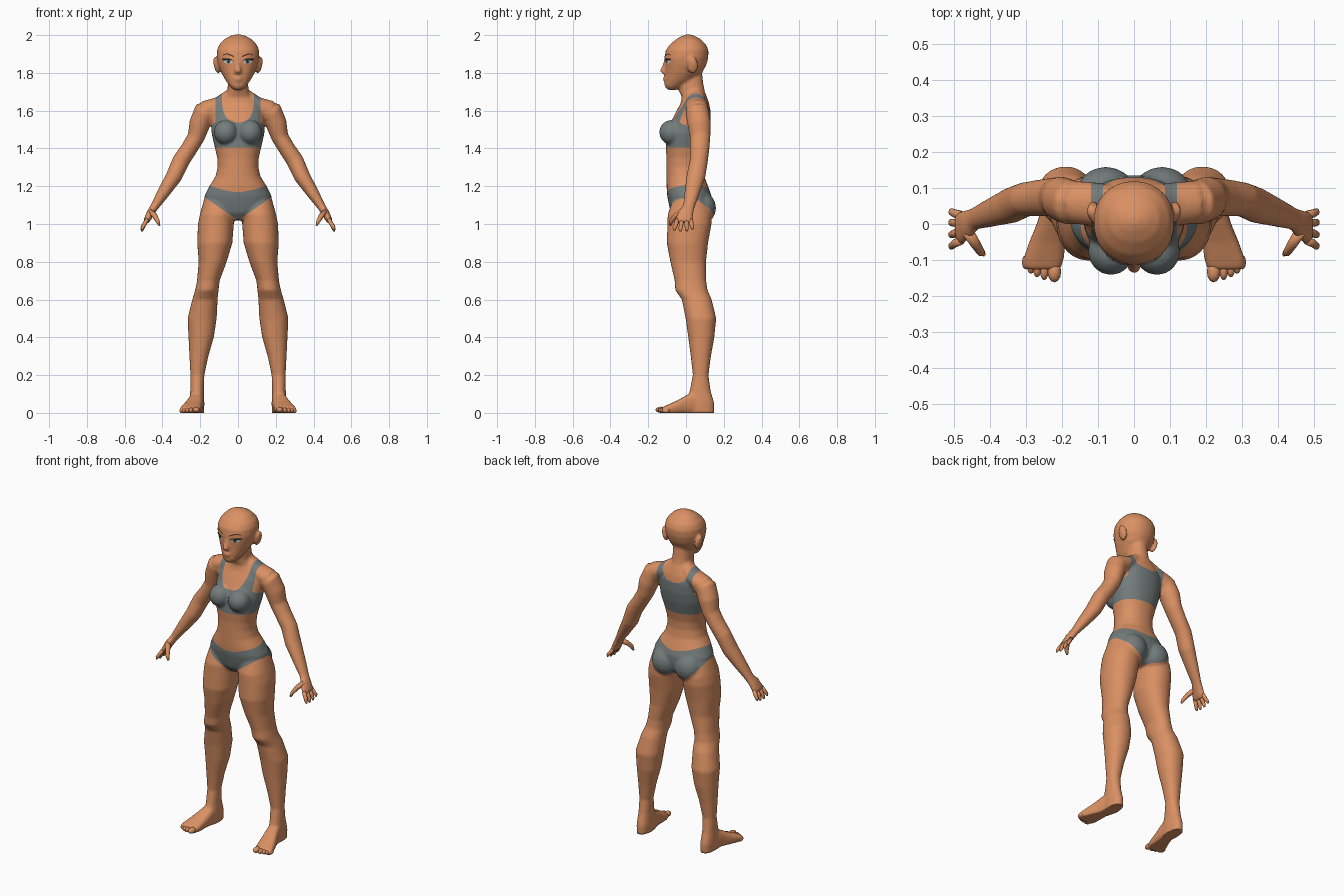
import bpy, bmesh, math
from mathutils import Vector, Matrix
from mathutils.bvhtree import BVHTree

X, Y, Z = Vector((1, 0, 0)), Vector((0, 1, 0)), Vector((0, 0, 1))


def material(name, rgb):
    m = bpy.data.materials.new(name)
    m.diffuse_color = (*rgb, 1)
    return m


SKIN = material("skin", (0.70, 0.28, 0.125))
CLOTH = material("grey_cloth", (0.175, 0.205, 0.20))
WHITE = material("eye_white", (0.75, 0.72, 0.68))
IRIS = material("iris_teal", (0.06, 0.16, 0.18))
BLACK = material("lash_black", (0.012, 0.01, 0.01))
BROW = material("brow_brown", (0.09, 0.03, 0.015))


def loft(bm, rows, u=None, v=None, n=24, p=2.0):
    """Closed skin through rings (x, y, z, ra, rb); without u, v rings follow the path."""
    pts = [Vector(r[:3]) for r in rows]
    rings = []
    for i, r in enumerate(rows):
        t = (pts[min(i + 1, len(pts) - 1)] - pts[max(i - 1, 0)]).normalized()
        b = v or (Y - t * t.y).normalized()
        a = u or b.cross(t)
        ring = []
        for k in range(n):
            ang = 2 * math.pi * k / n
            c, s = math.cos(ang), math.sin(ang)
            c = math.copysign(abs(c) ** (2 / p), c)
            s = math.copysign(abs(s) ** (2 / p), s)
            ring.append(bm.verts.new(pts[i] + a * c * r[3] + b * s * r[4]))
        rings.append(ring)
    for r0, r1 in zip(rings, rings[1:]):
        for k in range(n):
            bm.faces.new((r0[k], r0[(k + 1) % n], r1[(k + 1) % n], r1[k]))
    bm.faces.new(rings[0])
    bm.faces.new(rings[-1])


def stack(bm, rows, p=2.0):
    """Horizontal rings given as (z, centre x, half width, front y, back y)."""
    loft(bm, [(x, (f + b) / 2, z, rx, (b - f) / 2) for z, x, rx, f, b in rows], X, Y, 32, p)


def ball(bm, centre, radii, rot=0.0, seg=20):
    m = Matrix.Translation(centre) @ Matrix.Rotation(rot, 4, 'Y') @ Matrix.Diagonal((*radii, 1))
    bmesh.ops.create_uvsphere(bm, u_segments=seg, v_segments=seg // 2, radius=1, matrix=m)


def finish(name, bm, *mats):
    me = bpy.data.meshes.new(name)
    bm.to_mesh(me)
    bm.free()
    for m in mats:
        me.materials.append(m)
    for f in me.polygons:
        f.use_smooth = True
    ob = bpy.data.objects.new(name, me)
    bpy.context.collection.objects.link(ob)
    return ob


def flip(rows, s):
    return [(r[0] * s, *r[1:]) for r in rows]


body = bmesh.new()

# torso and neck
stack(body, [(z, 0, rx, f, b) for z, rx, f, b in (
    (1.02, .05, -.05, .08), (1.06, .13, -.08, .125), (1.10, .175, -.09, .135),
    (1.15, .178, -.10, .135), (1.20, .152, -.103, .117), (1.25, .120, -.103, .098),
    (1.30, .108, -.103, .090), (1.35, .110, -.103, .092), (1.41, .124, -.108, .105),
    (1.48, .140, -.100, .122), (1.54, .142, -.080, .130), (1.60, .140, -.050, .130),
    (1.64, .118, -.028, .122), (1.67, .078, -.022, .112), (1.70, .056, -.035, .100),
    (1.74, .054, -.040, .092), (1.80, .050, -.030, .085))], 2.2)

# head with nose and lips
stack(body, [(z, 0, rx, f, b) for z, rx, f, b in (
    (1.710, .022, -.100, -.05), (1.73, .044, -.113, -.01), (1.76, .066, -.112, .04),
    (1.80, .088, -.110, .085), (1.84, .104, -.110, .107), (1.88, .113, -.114, .118),
    (1.92, .112, -.107, .119), (1.95, .099, -.086, .106), (1.98, .070, -.050, .076),
    (1.996, .040, -.020, .046), (2.003, .014, .000, .022))], 2.1)
loft(body, [(0, -.10, 1.875, .012, .013), (0, -.110, 1.838, .012, .016),
            (0, -.121, 1.810, .019, .018), (0, -.112, 1.795, .016, .012)], X, Y, 16)
ball(body, (0, -.109, 1.773), (.025, .014, .008))
ball(body, (0, -.108, 1.760), (.021, .014, .009))

for s in (1, -1):
    # ears, chest, buttocks
    ball(body, (s * .113, .035, 1.840), (.015, .029, .046), s * .22)
    ball(body, (s * .064, -.076, 1.485), (.064, .066, .066))
    ball(body, (s * .078, .085, 1.085), (.082, .074, .085))
    # shoulder slope
    loft(body, flip([(.03, .05, 1.68, .040, .045), (.10, .055, 1.63, .044, .06),
                     (.17, .06, 1.60, .054, .06)], s))
    # arm and palm
    loft(body, flip([
        (.13, .055, 1.60, .045, .055), (.178, .06, 1.59, .062, .062),
        (.203, .07, 1.53, .056, .062), (.222, .075, 1.46, .046, .054),
        (.258, .073, 1.40, .044, .051), (.302, .068, 1.335, .046, .048),
        (.340, .052, 1.25, .043, .050), (.395, .032, 1.165, .033, .040),
        (.443, .014, 1.09, .022, .031), (.462, .000, 1.06, .021, .040),
        (.480, -.010, 1.025, .018, .047), (.488, -.010, 1.008, .013, .043)], s))
    # leg
    stack(body, [(z, s * x, rx, f, b) for z, x, rx, f, b in (
        (1.13, .10, .080, -.07, .11), (1.05, .112, .090, -.097, .135),
        (1.00, .117, .095, -.098, .135), (.90, .123, .093, -.102, .117),
        (.80, .134, .074, -.083, .106), (.70, .157, .060, -.060, .107),
        (.65, .165, .062, -.057, .114), (.60, .175, .067, -.022, .136),
        (.50, .190, .077, -.002, .160), (.40, .195, .067, .012, .150),
        (.30, .207, .050, .025, .132), (.20, .215, .037, .036, .119),
        (.12, .217, .036, .020, .130), (.05, .217, .039, .000, .150),
        (-.004, .217, .037, .000, .150))], 2.15)
    # foot
    loft(body, [(s * x, y, h / 2 - .003, rx, h / 2 + .003) for x, y, rx, h in (
        (.215, .13, .030, .07), (.218, .05, .037, .115), (.227, .00, .043, .092),
        (.240, -.05, .051, .064), (.252, -.10, .057, .042), (.256, -.127, .052, .030))],
        X, Z, 24, 2.8)

# fuse the parts into one smooth skin
bmesh.ops.recalc_face_normals(body, faces=body.faces)
figure = finish("body", body, SKIN, CLOTH)
mod = figure.modifiers.new("fuse", 'REMESH')
mod.mode = 'VOXEL'
mod.voxel_size = 0.0075
mod = figure.modifiers.new("relax", 'SMOOTH')
mod.iterations = 5
bpy.context.view_layer.objects.active = figure
for name in ("fuse", "relax"):
    bpy.ops.object.modifier_apply(modifier=name)


# garment outlines: positive inside the cloth
def top_cloth(c):
    x, z = abs(c.x), c.z
    back = min(1, max(0, (c.y - .03) / .05))
    depth = .142 - .065 * back
    neck = (x / .086) ** 2.6 + (max(0, 1.68 - z) / depth) ** 2.6 - 1
    side = min(.12 + max(0, 1.54 - z) * 1.1, .148) - x
    return min(z - 1.405, 1.70 - z, neck * .05, side)


def brief_cloth(c):
    x, z = abs(c.x), c.z
    back = min(1, max(0, (c.y + .04) / .13))
    r = min(x / .188, 1.2)
    low = 1.02 + .13 * ((1 - back) * r + back * r ** 3)
    high = 1.168 + .035 * min(1, (x / .15)) ** 1.5 + .012 * back
    return min(z - low, high - z, .23 - x)


bm = bmesh.new()
bm.from_mesh(figure.data)
for v in bm.verts:
    if v.co.z < .006:
        v.co.z = 0
for f in bm.faces:
    f.material_index = 0
for inside in (top_cloth, brief_cloth):
    cut = []
    for e in list(bm.edges):
        a, b = e.verts
        fa, fb = inside(a.co), inside(b.co)
        if fa * fb < 0:
            cut.append(bmesh.utils.edge_split(e, a, fa / (fa - fb))[1])
    bmesh.ops.connect_verts(bm, verts=cut)
    for f in bm.faces:
        if inside(f.calc_center_median()) > 0:
            f.material_index = 1
for f in bm.faces:
    f.smooth = True
tree = BVHTree.FromBMesh(bm)
bm.to_mesh(figure.data)
bm.free()


def face_plate(name, cols, mat, lift):
    """Thin strip of (x, low z, high z) columns laid on the front of the face."""
    p = bmesh.new()
    rows = []
    for x, lo, hi in cols:
        col = []
        for k in range(4):
            z = lo + (hi - lo) * k / 3
            hit = tree.ray_cast(Vector((x, -1, z)), Y)[0]
            col.append(p.verts.new((x, (hit.y if hit else -.08) - lift, z)))
        rows.append(col)
    for c0, c1 in zip(rows, rows[1:]):
        for k in range(3):
            f = p.faces.new((c0[k], c1[k], c1[k + 1], c0[k + 1]))
            f.normal_update()
            if f.normal.y > 0:
                f.normal_flip()
    finish(name, p, mat)


def oval(cx, cz, rx, rz, n=10):
    out = []
    for i in range(n + 1):
        a = math.pi * (.03 + .94 * i / n)
        out.append((cx - rx * math.cos(a), cz - rz * math.sin(a), cz + rz * math.sin(a)))
    return out


for s, side in ((1, "left"), (-1, "right")):
    # eyes, lashes and brows
    face_plate(side + "_eye", flip(oval(.051, 1.860, .024, .011), s), WHITE, .002)
    face_plate(side + "_iris", flip(oval(.050, 1.861, .011, .011), s), IRIS, .003)
    face_plate(side + "_pupil", flip(oval(.050, 1.861, .005, .005), s), BLACK, .004)
    face_plate(side + "_lash", flip([
        (.025, 1.857, 1.860), (.034, 1.866, 1.871), (.047, 1.869, 1.876), (.060, 1.868, 1.877),
        (.072, 1.865, 1.877), (.084, 1.871, 1.875)], s), BLACK, .005)
    face_plate(side + "_brow", flip([
        (.022, 1.884, 1.890), (.040, 1.891, 1.898), (.060, 1.898, 1.904),
        (.080, 1.892, 1.896)], s), BROW, .003)

    # fingers and thumb
    hand = bmesh.new()
    for y0, y1, drop in ((-.046, -.062, .006), (-.022, -.030, 0), (.003, .004, .002), (.025, .034, .012)):
        ym = (y0 + y1) / 2
        loft(hand, flip([(.480, y0, 1.025, .011, .012), (.498, ym, .995, .011, .0115),
                         (.507, y1, .972 + drop, .009, .010), (.510, y1, .960 + drop, .004, .005)], s), n=10)
    loft(hand, flip([(.462, -.020, 1.065, .015, .018), (.440, -.055, 1.042, .014, .015),
                     (.425, -.078, 1.015, .011, .012), (.416, -.084, .992, .005, .006)], s), n=10)
    bmesh.ops.recalc_face_normals(hand, faces=hand.faces)
    finish(side + "_fingers", hand, SKIN)

    # toes
    toes = bmesh.new()
    for x, y, rx, ry, rz in ((.221, -.132, .019, .030, .0165), (.249, -.130, .012, .026, .014),
                             (.269, -.124, .0115, .024, .013), (.286, -.116, .011, .022, .012),
                             (.300, -.106, .011, .020, .011)):
        ball(toes, (s * x, y, rz), (rx, ry, rz), 0, 12)
    finish(side + "_toes", toes, SKIN)
